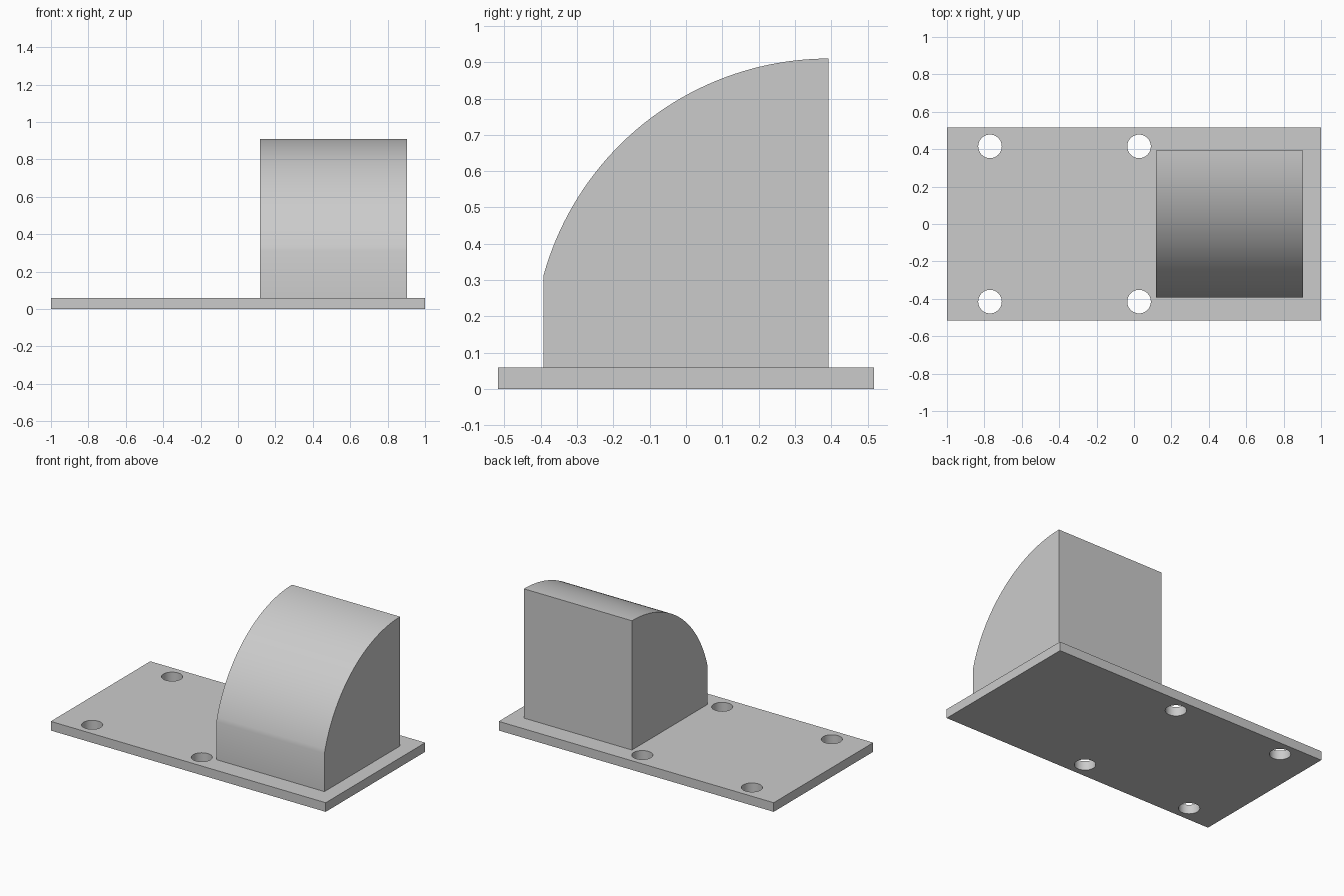
import bpy, bmesh, math
from mathutils import Matrix

cube = bpy.data.objects.get("Cube")
if cube:
    bpy.data.objects.remove(cube, do_unlink=True)

grey = bpy.data.materials.new("light_grey")
grey.use_nodes = True
colour = (0.6, 0.6, 0.6, 1)
grey.diffuse_color = colour
grey.node_tree.nodes["Principled BSDF"].inputs["Base Color"].default_value = colour

PLATE_TOP = 0.06


def make_object(name, bm):
    bmesh.ops.recalc_face_normals(bm, faces=bm.faces)
    mesh = bpy.data.meshes.new(name)
    bm.to_mesh(mesh)
    bm.free()
    mesh.materials.append(grey)
    obj = bpy.data.objects.new(name, mesh)
    bpy.context.collection.objects.link(obj)
    return obj


def activate(obj):
    bpy.ops.object.select_all(action='DESELECT')
    obj.select_set(True)
    bpy.context.view_layer.objects.active = obj


# Base plate
bm = bmesh.new()
bmesh.ops.create_cube(bm, size=1, matrix=Matrix.Translation((0, 0, PLATE_TOP / 2))
                      @ Matrix.Diagonal((2, 1.034, PLATE_TOP, 1)))
plate = make_object("base_plate", bm)

# Four bolt holes through the plate
bm = bmesh.new()
for x in (-0.77, 0.027):
    for y in (-0.415, 0.415):
        bmesh.ops.create_cone(bm, cap_ends=True, segments=48, radius1=0.063,
                              radius2=0.063, depth=0.3,
                              matrix=Matrix.Translation((x, y, PLATE_TOP / 2)))
cutter = make_object("hole_cutter", bm)
cutter.hide_render = True
cut = plate.modifiers.new("bolt_holes", 'BOOLEAN')
cut.operation = 'DIFFERENCE'
cut.solver = 'EXACT'
cut.object = cutter
activate(plate)
bpy.ops.object.modifier_apply(modifier=cut.name)
bpy.data.objects.remove(cutter, do_unlink=True)
bpy.ops.object.shade_smooth_by_angle(angle=math.radians(30))

# Block with a curved front: side profile swept along x
HALF, TOP, RADIUS, STEPS = 0.393, 0.91, 0.815, 40
sweep = math.asin(2 * HALF / RADIUS)
profile = [(HALF, PLATE_TOP), (-HALF, PLATE_TOP)]
for i in range(STEPS + 1):
    a = sweep * (1 - i / STEPS)
    profile.append((HALF - RADIUS * math.sin(a), TOP - RADIUS + RADIUS * math.cos(a)))

bm = bmesh.new()
side = bm.faces.new([bm.verts.new((0.118, y, z)) for y, z in profile])
swept = bmesh.ops.extrude_face_region(bm, geom=[side])
bmesh.ops.translate(bm, vec=(0.786, 0, 0),
                    verts=[g for g in swept["geom"] if isinstance(g, bmesh.types.BMVert)])
block = make_object("curved_block", bm)
activate(block)
bpy.ops.object.shade_smooth_by_angle(angle=math.radians(30))
